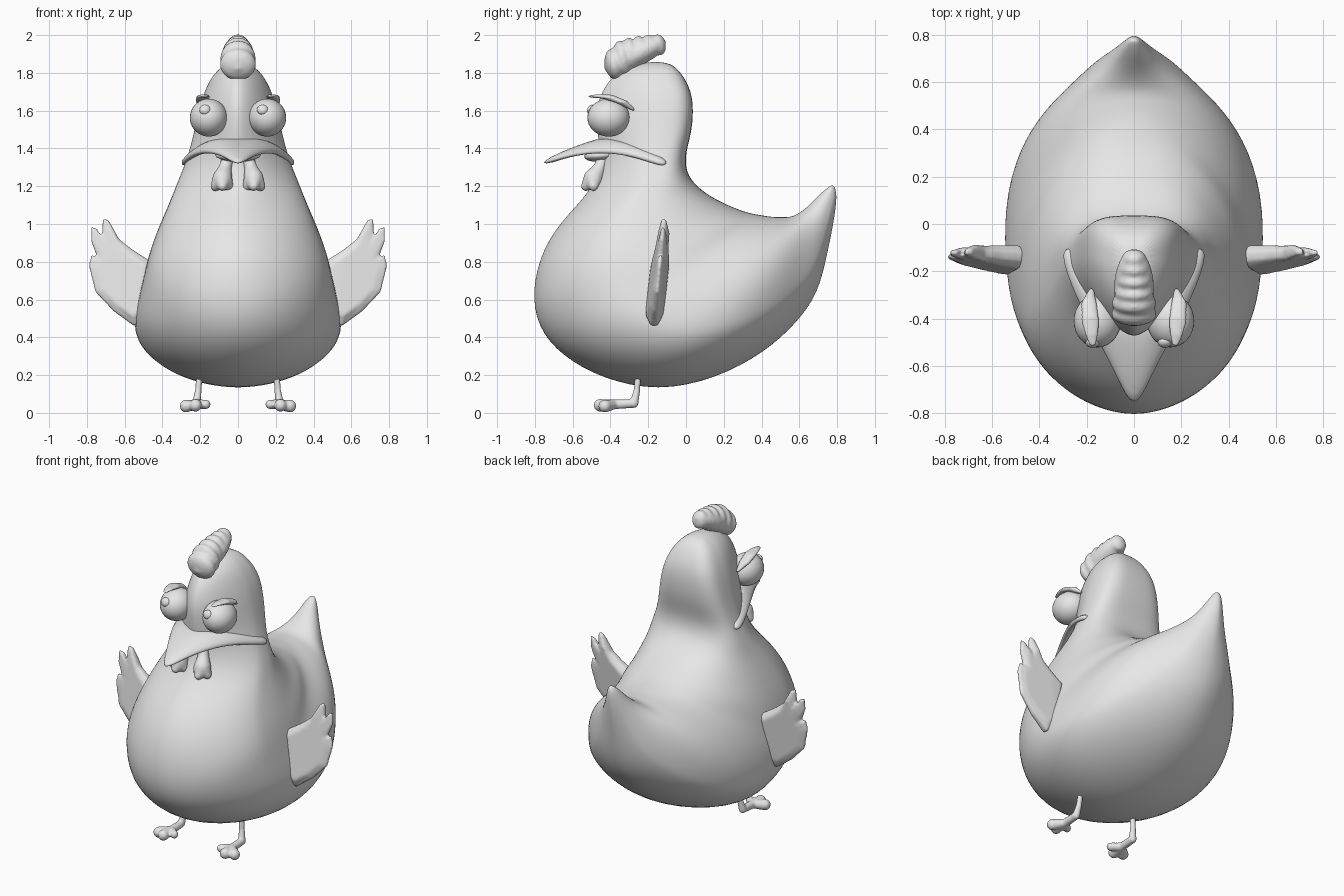
import bpy, bmesh, math
from mathutils import Vector, Matrix

cube = bpy.data.objects.get("Cube")
if cube:
    bpy.data.objects.remove(cube)

grey = bpy.data.materials.new("plain_grey")
grey.use_nodes = True
grey.diffuse_color = (0.8, 0.8, 0.8, 1)
grey.node_tree.nodes["Principled BSDF"].inputs["Base Color"].default_value = grey.diffuse_color


def finish(name, bm, mirror=False, voxel=0, smooth=0, thickness=0, subsurf=0):
    """Turn a bmesh into a smooth-shaded object with the usual modifiers."""
    bmesh.ops.recalc_face_normals(bm, faces=bm.faces)
    for face in bm.faces:
        face.smooth = True
    mesh = bpy.data.meshes.new(name)
    bm.to_mesh(mesh)
    bm.free()
    mesh.materials.append(grey)
    obj = bpy.data.objects.new(name, mesh)
    bpy.context.collection.objects.link(obj)
    if mirror:
        mod = obj.modifiers.new("mirror", 'MIRROR')
        mod.use_clip = True
    if thickness:
        mod = obj.modifiers.new("thickness", 'SOLIDIFY')
        mod.thickness = thickness
        mod.offset = 0
    if voxel:
        mod = obj.modifiers.new("fuse", 'REMESH')
        mod.mode = 'VOXEL'
        mod.voxel_size = voxel
        mod.use_smooth_shade = True
    if smooth:
        mod = obj.modifiers.new("soften", 'SMOOTH')
        mod.iterations = smooth
    if subsurf:
        mod = obj.modifiers.new("rounding", 'SUBSURF')
        mod.levels = mod.render_levels = subsurf
    return obj


def ball(bm, centre, scale, tilt=0, segments=16):
    """Add an ellipsoid, tilted about the x axis."""
    matrix = (Matrix.Translation(centre) @ Matrix.Rotation(tilt, 4, 'X')
              @ Matrix.Diagonal((*scale, 1)))
    bmesh.ops.create_uvsphere(bm, u_segments=segments, v_segments=segments // 2 + 2,
                              radius=1, matrix=matrix)


def limb(bm, points, steps=8, flatten=1):
    """Add overlapping balls along a path of (x, y, z, radius) points."""
    for a, b in zip(points, points[1:]):
        for i in range(steps + 1):
            x, y, z, r = Vector(a).lerp(Vector(b), i / steps)
            ball(bm, (x, y, z), (r, r, r * flatten), segments=12)


def loft(bm, rings):
    """Skin closed rings of points and cap both ends."""
    rings = [[bm.verts.new(p) for p in ring] for ring in rings]
    for low, high in zip(rings, rings[1:]):
        for i in range(len(low)):
            j = (i + 1) % len(low)
            bm.faces.new((low[i], low[j], high[j], high[i]))
    bm.faces.new(rings[0])
    bm.faces.new(rings[-1])


# Body: sections fanned from the head, round the belly, to the tail tip
# back y, back z, front y, front z, half width, place of the widest point
sections = [
    (-.09, 1.86, -.24, 1.86, .05, .6),
    (-.02, 1.8, -.38, 1.8, .13, .6),
    (.03, 1.7, -.45, 1.7, .18, .65),
    (.04, 1.6, -.48, 1.6, .21, .65),
    (.03, 1.48, -.47, 1.47, .235, .65),
    (-.01, 1.35, -.45, 1.33, .27, .65),
    (.01, 1.25, -.5, 1.18, .32, .6),
    (.08, 1.18, -.63, 1.05, .36, .5),
    (.16, 1.13, -.76, .88, .41, .45),
    (.25, 1.09, -.82, .65, .47, .4),
    (.33, 1.06, -.79, .45, .5, .4),
    (.4, 1.05, -.66, .3, .53, .35),
    (.46, 1.04, -.45, .18, .55, .35),
    (.51, 1.04, -.15, .11, .55, .35),
    (.56, 1.04, .16, .18, .485, .35),
    (.6, 1.06, .42, .32, .37, .35),
    (.64, 1.09, .59, .48, .25, .35),
    (.68, 1.13, .7, .63, .16, .35),
    (.72, 1.17, .75, .85, .085, .4),
    (.76, 1.2, .79, 1.05, .04, .5),
    (.78, 1.21, .8, 1.17, .015, .5),
]
SIDES = 32
rings = []
for by, bz, fy, fz, width, widest in sections:
    neck = min(max((widest - .35) / .3, 0), 1)
    ring = []
    for i in range(SIDES):
        angle = math.tau * i / SIDES
        c, s = math.cos(angle), math.sin(angle)
        # The neck is broad at the back and narrow at the face
        power = 2 / (1.86 + 1.6 * neck) if c > 0 else 2 / (1.9 - .3 * neck)
        reach = abs(c) ** power
        t = widest + ((1 - widest) * reach if c > 0 else -widest * reach)
        x = math.copysign(width * abs(s) ** power, s)
        ring.append((x, fy + (by - fy) * t, fz + (bz - fz) * t))
    rings.append(ring)
bm = bmesh.new()
loft(bm, rings)
finish("body", bm, subsurf=2)

# Upper beak: an arched sheet wrapped round the face
outer = [(0, -.82, 1.3), (.07, -.66, 1.355), (.15, -.5, 1.38),
         (.22, -.36, 1.375), (.28, -.23, 1.345), (.315, -.1, 1.3)]
inner = [(0, -.42, 1.455), (.06, -.41, 1.455), (.12, -.37, 1.445),
         (.17, -.3, 1.425), (.21, -.2, 1.385), (.25, -.09, 1.335)]
bm = bmesh.new()
rows = [[bm.verts.new(p) for p in edge] for edge in (outer, inner)]
for i in range(len(outer) - 1):
    bm.faces.new((rows[0][i], rows[0][i + 1], rows[1][i + 1], rows[1][i]))
finish("upper_beak", bm, mirror=True, thickness=.045, subsurf=2)

# Lower beak
bm = bmesh.new()
ball(bm, (0, -.44, 1.365), (.12, .1, .035), tilt=.1)
finish("lower_beak", bm)

# Wattles
bm = bmesh.new()
hub = (.083, -.49, 1.24, .054)
limb(bm, [(.055, -.44, 1.34, .032), (.07, -.46, 1.29, .036), hub])
for x, y in ((.12, -.49), (.05, -.49), (.083, -.53)):
    limb(bm, [hub, (x, y, 1.2, .026)])
finish("wattles", bm, mirror=True, voxel=.008, smooth=3)

# Eyes, pupils glancing to one side, and brows
bm = bmesh.new()
ball(bm, (.155, -.41, 1.563), (.1, .112, .1), segments=32)
finish("eyes", bm, mirror=True)
bm = bmesh.new()
for x in (-.175, .13):
    ball(bm, (x, -.502, 1.605), (.03, .02, .028), tilt=-.4)
finish("pupils", bm)
bm = bmesh.new()
limb(bm, [(.18, -.28, 1.605, .012), (.19, -.34, 1.645, .034), (.185, -.41, 1.672, .038),
          (.18, -.46, 1.677, .03), (.175, -.5, 1.675, .018)], flatten=.35)
finish("brows", bm, mirror=True, voxel=.006, smooth=3)

# Comb: shallow ridges on a solid core, shrinking towards the back
bm = bmesh.new()
ball(bm, (0, -.27, 1.895), (.085, .18, .065), tilt=.45, segments=24)
ridges = [(-.38, 1.845, .097, .05, .085), (-.335, 1.875, .095, .05, .098),
          (-.29, 1.9, .085, .04, .09), (-.24, 1.922, .074, .037, .077),
          (-.19, 1.938, .064, .035, .067), (-.145, 1.948, .052, .038, .058)]
for y, z, *scale in ridges:
    ball(bm, (0, y, z), scale, tilt=.2, segments=24)
finish("comb", bm, voxel=.01, smooth=6)

# Wings: a feathered outline, thick at the root and thin at the tips
outline = [(.46, .8), (.56, .865), (.63, .92), (.685, 1.02), (.715, 1.03), (.72, .97),
           (.712, .885), (.745, .975), (.778, .985), (.778, .91), (.74, .81), (.775, .84),
           (.79, .78), (.755, .64), (.66, .54), (.55, .46), (.5, .49)]
rings = []
for size, side in ((.78, -1), (1, -.4), (1, .4), (.78, 1)):
    ring = []
    for x, z in outline:
        half = .05 - .1 * max(x - .5, 0)
        y = -.165 + .09 * (z - .5) + side * half
        ring.append((.58 + (x - .58) * size, y, .7 + (z - .7) * size))
    rings.append(ring)
bm = bmesh.new()
loft(bm, rings)
finish("wings", bm, mirror=True, voxel=.008, smooth=8)

# Legs and three-toed feet
bm = bmesh.new()
ankle = (.22, -.275, .05, .024)
limb(bm, [(.2, -.25, .24, .018), (.21, -.26, .12, .018), ankle])
ball_of_foot = (.22, -.38, .045, .026)
limb(bm, [ankle, ball_of_foot])
for tip in ((.17, -.42, .045, .025), (.225, -.455, .04, .034), (.275, -.43, .036, .034)):
    limb(bm, [ball_of_foot, tip])
finish("legs_and_feet", bm, mirror=True, voxel=.007, smooth=3)
